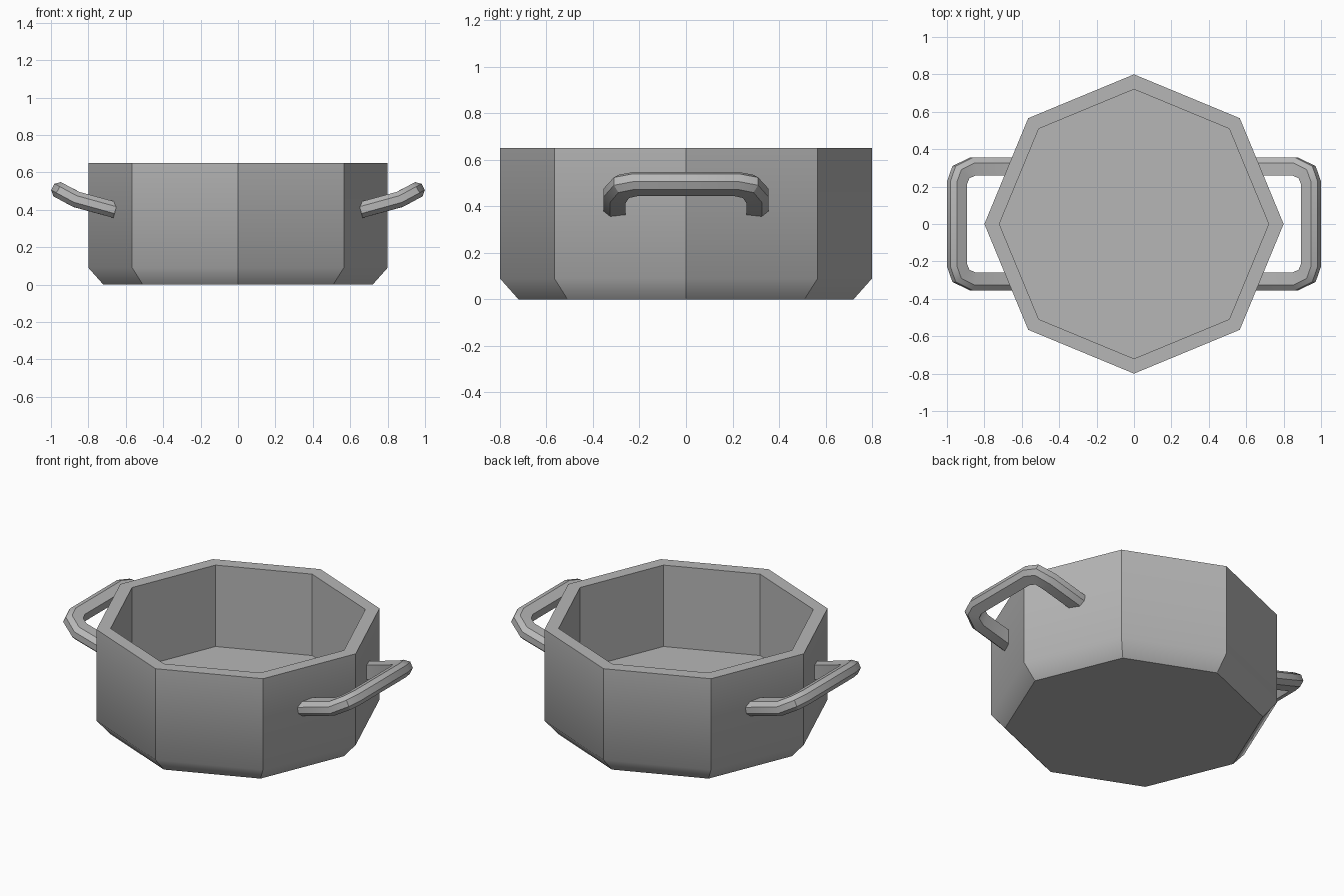
import bpy, bmesh
from math import sin, cos, radians, tau
from mathutils import Vector

cube = bpy.data.objects.get("Cube")
if cube:
    bpy.data.objects.remove(cube, do_unlink=True)

metal = bpy.data.materials.new("grey_metal")
metal.use_nodes = True
grey = (0.47, 0.47, 0.47, 1)
metal.diffuse_color = grey
metal.node_tree.nodes["Principled BSDF"].inputs["Base Color"].default_value = grey


def loft(name, rings, soft_edge):
    """Bridge closed rings, cap both ends; soft_edge(edge) picks smooth edges."""
    bm = bmesh.new()
    loops = [[bm.verts.new(p) for p in ring] for ring in rings]
    for a, b in zip(loops, loops[1:]):
        n = len(a)
        for i in range(n):
            j = (i + 1) % n
            bm.faces.new((a[i], a[j], b[j], b[i]))
    bm.faces.new(loops[0])
    bm.faces.new(loops[-1])
    bmesh.ops.recalc_face_normals(bm, faces=bm.faces)
    for f in bm.faces:
        f.smooth = True
    for e in bm.edges:
        e.smooth = soft_edge(e)
    mesh = bpy.data.meshes.new(name)
    bm.to_mesh(mesh)
    bm.free()
    mesh.materials.append(metal)
    obj = bpy.data.objects.new(name, mesh)
    bpy.context.collection.objects.link(obj)
    return obj


# Pot: eight-sided, chamfered base, hollow inside
BEND = 0.09
profile = [(0.72, 0), (0.8, BEND), (0.8, 0.65), (0.72, 0.65), (0.72, 0.15)]
loft("pot_body",
     [[(r * cos(tau * k / 8), r * sin(tau * k / 8), z) for k in range(8)]
      for r, z in profile],
     lambda e: all(abs(v.co.z - BEND) < 0.001 for v in e.verts))


# Handles: a bar with chamfered outer corners, swept round a bent loop
def height(x):
    knee = 0.865
    return 0.455 + (x - knee) * (0.27 if x < knee else 0.54)


section = [(0, 0.043), (0.7, 0.043), (1, 0.019),
           (1, -0.019), (0.7, -0.043), (0, -0.043)]
# inner point, outer point, tilt
stations = [((0.655, 0.26), (0.655, 0.355), 15),
            ((0.86, 0.26), (0.87, 0.355), 21),
            ((0.9, 0.245), (0.962, 0.31), 28),
            ((0.914, 0.21), (0.99, 0.23), 28)]


def handle_rings(side):
    path = [(s, 1) for s in stations] + [(s, -1) for s in reversed(stations)]
    rings = []
    for (inner, outer, tilt), flip in path:
        a = Vector((*inner, height(inner[0])))
        b = Vector((*outer, height(outer[0])))
        up = Vector((-sin(radians(tilt)), 0, cos(radians(tilt))))
        ring = [a.lerp(b, t) + up * v for t, v in section]
        rings.append([(p.x * side, p.y * flip, p.z) for p in ring])
    return rings


for name, side in (("left_handle", 1), ("right_handle", -1)):
    loft(name, handle_rings(side),
         lambda e: e.calc_face_angle(0) < radians(30))
